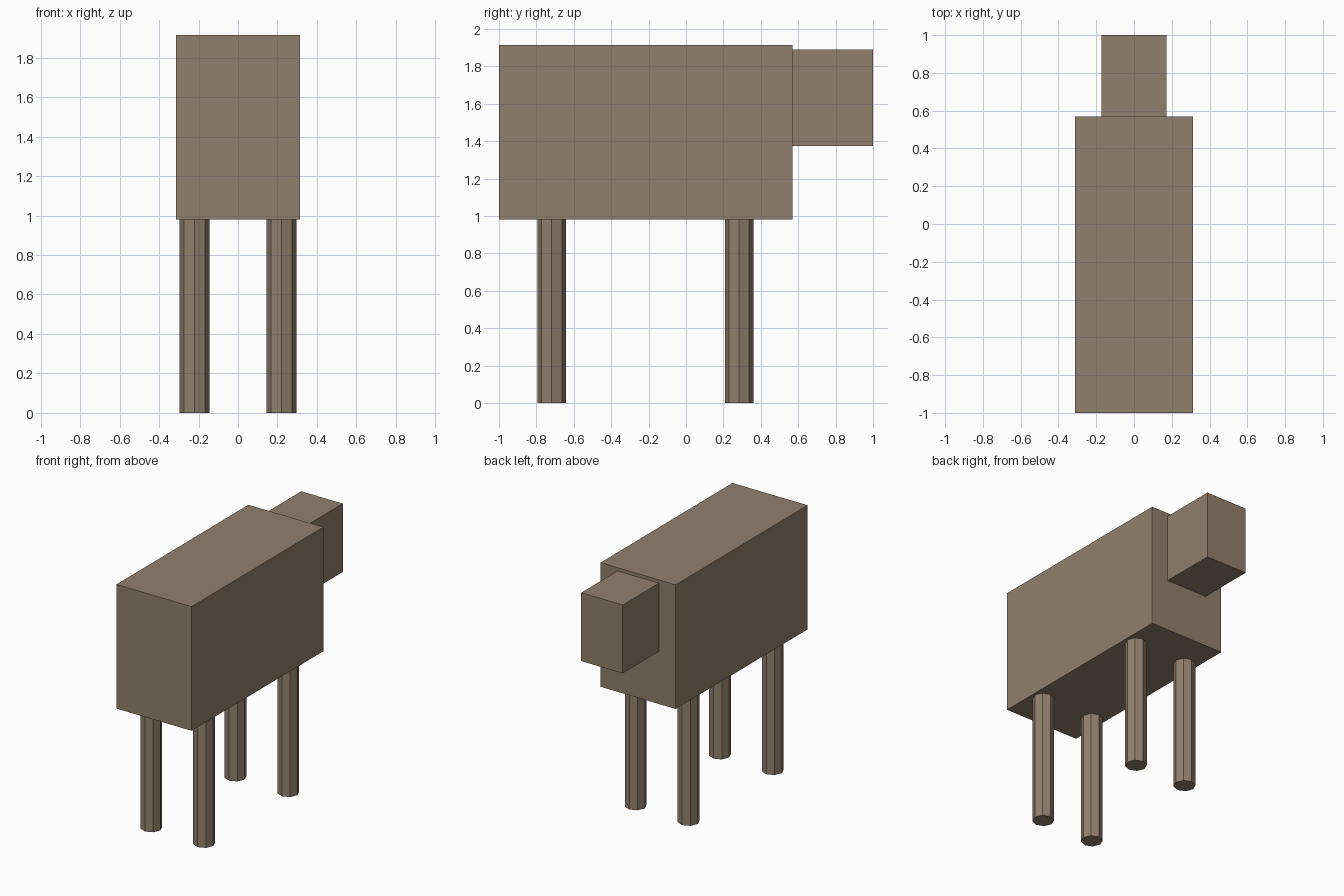
import bpy

if "Cube" in bpy.data.objects:
    bpy.data.objects.remove(bpy.data.objects["Cube"], do_unlink=True)

# Single flat colour
brown = bpy.data.materials.new("warm brown")
brown.use_nodes = True
colour = (0.285, 0.215, 0.153, 1)
brown.diffuse_color = colour
brown.node_tree.nodes["Principled BSDF"].inputs["Base Color"].default_value = colour


def finish(name):
    obj = bpy.context.object
    obj.name = name
    obj.data.materials.append(brown)
    return obj


def box(name, width, y_range, z_range):
    (y0, y1), (z0, z1) = y_range, z_range
    bpy.ops.mesh.primitive_cube_add(size=1, location=(0, (y0 + y1) / 2, (z0 + z1) / 2))
    bpy.context.object.scale = (width, y1 - y0, z1 - z0)
    bpy.ops.object.transform_apply(location=False, rotation=False)
    return finish(name)


# Torso and head
box("body", 0.626, (-1, 0.57), (0.98, 1.915))
box("head", 0.346, (0.57, 1), (1.375, 1.89))

# Four octagonal legs
LEG_HEIGHT = 0.98
for end, y in (("front", -0.718), ("back", 0.284)):
    for side, x in (("left", 0.22), ("right", -0.22)):
        bpy.ops.mesh.primitive_cylinder_add(
            vertices=8, radius=0.076, depth=LEG_HEIGHT, location=(x, y, LEG_HEIGHT / 2))
        finish(f"{end}_{side}_leg")
